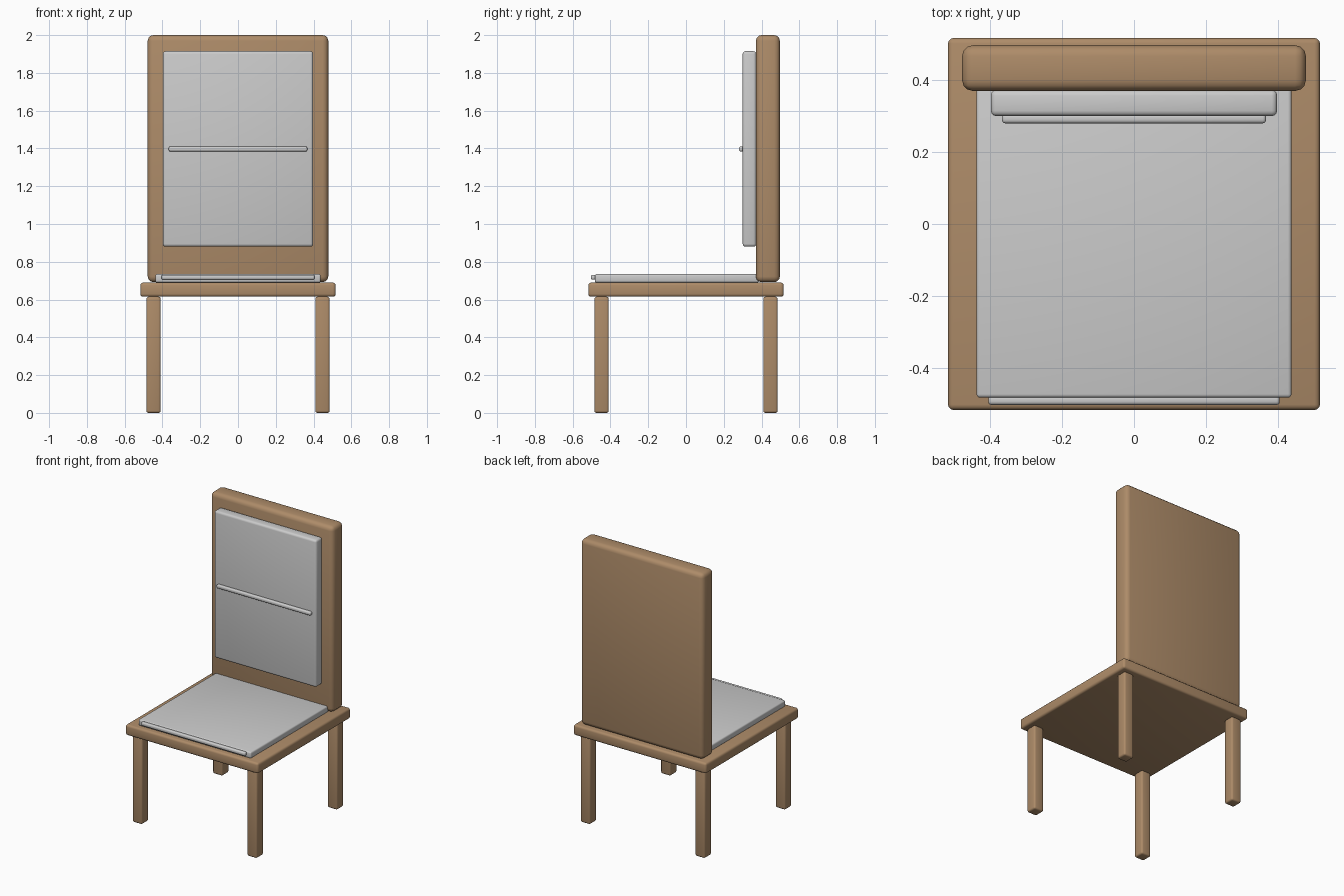
import bpy, math

cube = bpy.data.objects.get("Cube")
if cube:
    bpy.data.objects.remove(cube, do_unlink=True)


def make_material(name, rgb):
    mat = bpy.data.materials.new(name)
    mat.use_nodes = True
    mat.diffuse_color = (*rgb, 1)
    mat.node_tree.nodes["Principled BSDF"].inputs["Base Color"].default_value = (*rgb, 1)
    return mat


wood = make_material("brown wood", (0.42, 0.26, 0.14))
fabric = make_material("grey fabric", (0.6, 0.6, 0.6))


def rounded_box(name, x, y, z, bevel, mat, segments=3):
    """Box spanning the (low, high) pairs x, y and z, with rounded edges."""
    spans = (x, y, z)
    bpy.ops.mesh.primitive_cube_add(size=1, location=[(a + b) / 2 for a, b in spans])
    obj = bpy.context.object
    obj.name = name
    obj.scale = [b - a for a, b in spans]
    bpy.ops.object.transform_apply(location=False, rotation=False, scale=True)
    obj.data.materials.append(mat)
    mod = obj.modifiers.new("rounded edges", 'BEVEL')
    mod.width = bevel
    mod.segments = segments
    bpy.ops.object.modifier_apply(modifier=mod.name)
    bpy.ops.object.shade_smooth_by_angle(angle=math.radians(35))
    return obj


# Wooden frame
rounded_box("seat_base", (-0.517, 0.517), (-0.517, 0.517), (0.615, 0.69), 0.015, wood)
rounded_box("backrest", (-0.478, 0.478), (0.37, 0.497), (0.692, 2.0), 0.03, wood)

# Four legs, set in from the seat corners
half = 0.038
for side, sx in (("right", -1), ("left", 1)):
    for end, sy in (("front", -1), ("back", 1)):
        cx, cy = sx * 0.447, sy * 0.447
        rounded_box(f"{end}_{side}_leg", (cx - half, cx + half),
                    (cy - half, cy + half), (0, 0.615), 0.012, wood)

# Cushions
rounded_box("seat_cushion", (-0.438, 0.438), (-0.483, 0.385), (0.69, 0.735), 0.01, fabric)
rounded_box("back_cushion", (-0.398, 0.398), (0.3, 0.372), (0.88, 1.915), 0.015, fabric)

# Piping strips on the cushion fronts
rounded_box("seat_piping", (-0.405, 0.405), (-0.503, -0.477), (0.705, 0.731), 0.009, fabric)
rounded_box("back_piping", (-0.367, 0.367), (0.28, 0.306), (1.384, 1.41), 0.009, fabric)
